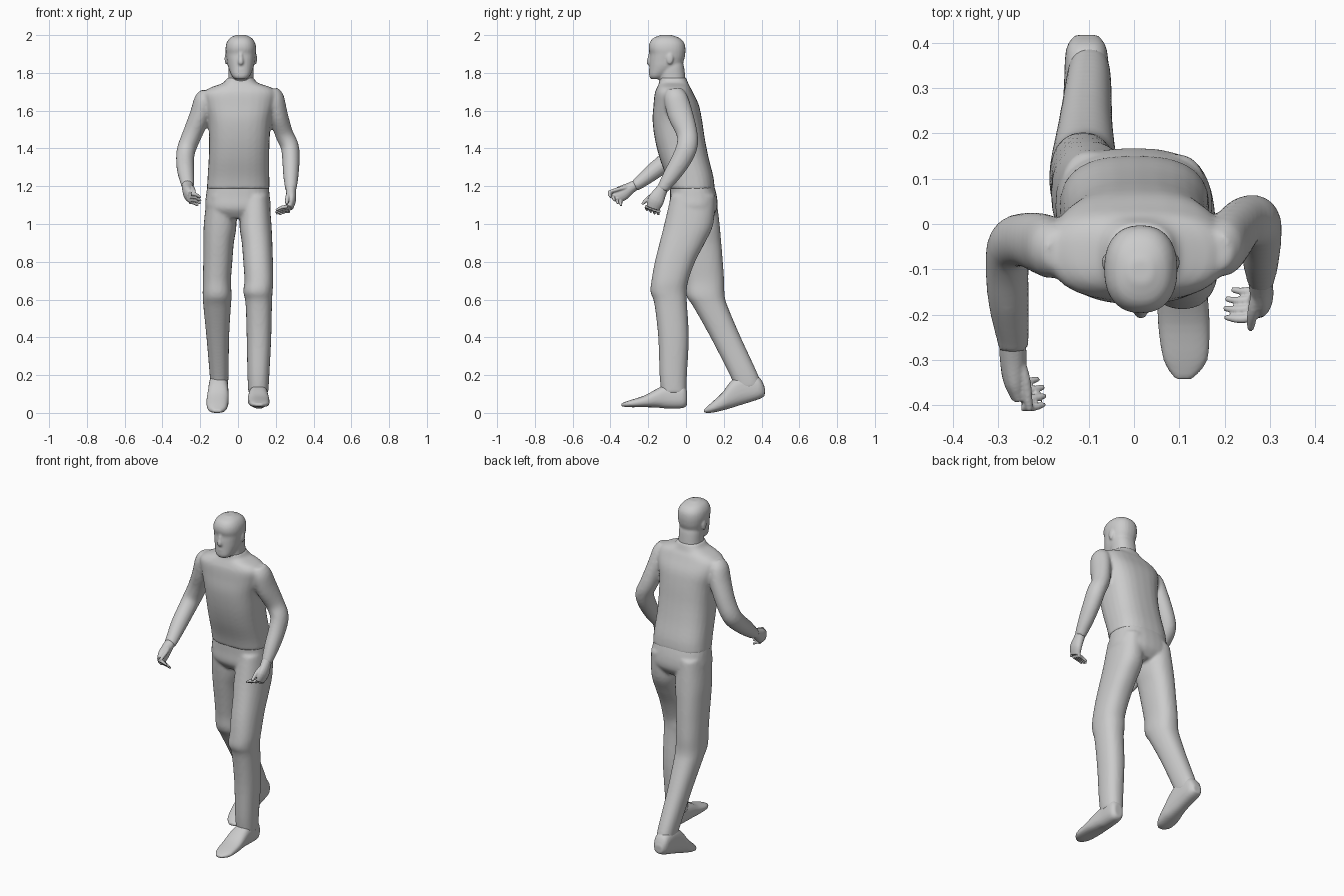
import bpy, bmesh, math
from mathutils import Vector


def spline(rows, steps):
    """Catmull-Rom interpolation of rows of numbers."""
    out = []
    for i in range(len(rows) - 1):
        p0, p1 = rows[max(i - 1, 0)], rows[i]
        p2, p3 = rows[i + 1], rows[min(i + 2, len(rows) - 1)]
        for s in range(steps):
            t = s / steps
            out.append([0.5 * (2 * b + (c - a) * t + (2 * a - 5 * b + 4 * c - d) * t * t
                               + (3 * b - a - 3 * c + d) * t ** 3)
                        for a, b, c, d in zip(p0, p1, p2, p3)])
    out.append(list(rows[-1]))
    return out


def skin(bm, centres, us, vs, power, n=28):
    """Loft closed superellipse rings, capped at both ends."""
    rings = []
    for c, u, v in zip(centres, us, vs):
        ring = []
        for k in range(n):
            a = 2 * math.pi * k / n
            ca, sa = math.cos(a), math.sin(a)
            ca = math.copysign(abs(ca) ** (2 / power), ca)
            sa = math.copysign(abs(sa) ** (2 / power), sa)
            ring.append(bm.verts.new(c + u * ca + v * sa))
        rings.append(ring)
    for r, q in zip(rings, rings[1:]):
        for k in range(n):
            bm.faces.new((r[k], r[(k + 1) % n], q[(k + 1) % n], q[k]))
    bm.faces.new(rings[0][::-1])
    bm.faces.new(rings[-1])


def slices(bm, rows, axis='z', power=2.3, steps=4):
    """Rows (level, a0, a1, b0, b1): bounds of each slice; a is x, b is y or z."""
    cs, us, vs = [], [], []
    for l, a0, a1, b0, b1 in spline(rows, steps):
        a, b, ra, rb = (a0 + a1) / 2, (b0 + b1) / 2, (a1 - a0) / 2, (b1 - b0) / 2
        cs.append(Vector((a, b, l) if axis == 'z' else (a, l, b)))
        us.append(Vector((ra, 0, 0)))
        vs.append(Vector((0, rb, 0) if axis == 'z' else (0, 0, rb)))
    skin(bm, cs, us, vs, power)


def tube(bm, rows, steps=4, n=28, side=(1, 0, 0)):
    """Rows (x, y, z, ra, rb): limb following a path."""
    pts = spline(rows, steps)
    cs = [Vector(p[:3]) for p in pts]
    us, vs = [], []
    for i, p in enumerate(pts):
        t = (cs[min(i + 1, len(cs) - 1)] - cs[max(i - 1, 0)]).normalized()
        u = Vector(side)
        u = (u - t * u.dot(t)).normalized()
        us.append(u * p[3])
        vs.append(t.cross(u) * p[4])
    skin(bm, cs, us, vs, 2, n)


def ball(bm, centre, radii):
    vs = bmesh.ops.create_uvsphere(bm, u_segments=16, v_segments=10, radius=1)['verts']
    for v in vs:
        v.co = Vector(centre) + Vector(a * b for a, b in zip(v.co, radii))


def finish(name, bm, voxel, smooth):
    """Fuse the overlapping volumes into one smooth skin."""
    bmesh.ops.recalc_face_normals(bm, faces=bm.faces)
    me = bpy.data.meshes.new(name)
    bm.to_mesh(me)
    bm.free()
    ob = bpy.data.objects.new(name, me)
    bpy.context.collection.objects.link(ob)
    r = ob.modifiers.new("fuse", 'REMESH')
    r.mode, r.voxel_size, r.use_smooth_shade = 'VOXEL', voxel, True
    s = ob.modifiers.new("soften", 'SMOOTH')
    s.factor, s.iterations = 0.5, smooth
    return ob


# Shirt: torso and both sleeves
bm = bmesh.new()
slices(bm, [(1.185, -.165, .167, -.088, .152), (1.25, -.161, .166, -.105, .145),
            (1.35, -.155, .165, -.14, .12), (1.45, -.153, .168, -.165, .10),
            (1.55, -.16, .175, -.177, .085), (1.63, -.18, .195, -.172, .068),
            (1.69, -.187, .203, -.166, .04), (1.72, -.15, .18, -.155, .025),
            (1.735, -.11, .14, -.148, .015), (1.75, -.075, .10, -.142, .01),
            (1.775, -.057, .085, -.14, 0)], power=2.6)
tube(bm, [(-.165, -.06, 1.70, .03, .04), (-.18, -.057, 1.66, .05, .063),
          (-.20, -.045, 1.58, .055, .068), (-.24, -.035, 1.48, .052, .06),
          (-.272, -.045, 1.40, .05, .056), (-.28, -.09, 1.345, .048, .05),
          (-.277, -.17, 1.28, .045, .045), (-.268, -.25, 1.217, .036, .034),
          (-.267, -.275, 1.203, .033, .03)])
tube(bm, [(.185, -.06, 1.715, .03, .04), (.193, -.055, 1.67, .05, .062),
          (.213, -.03, 1.58, .05, .067), (.243, .005, 1.48, .048, .056),
          (.274, .005, 1.41, .048, .056), (.28, -.025, 1.34, .046, .053),
          (.28, -.075, 1.26, .041, .045), (.28, -.115, 1.20, .033, .034),
          (.28, -.125, 1.18, .03, .031)])
finish("shirt", bm, .009, 5)

# Trousers: pelvis, striding leg and trailing leg
bm = bmesh.new()
slices(bm, [(1.03, -.12, .12, -.05, .13), (1.08, -.17, .17, -.085, .165),
            (1.15, -.17, .168, -.085, .163), (1.24, -.155, .158, -.085, .138)], power=2.5)
slices(bm, [(1.15, .02, .165, -.08, .155), (1.0, .008, .177, -.115, .145),
            (.9, .02, .182, -.14, .10), (.8, .028, .185, -.165, .048),
            (.7, .034, .187, -.183, .012), (.64, .028, .183, -.188, .004),
            (.58, .04, .18, -.168, .005), (.4, .046, .176, -.147, .015),
            (.2, .05, .166, -.14, .005), (.1, .055, .16, -.13, .003)])
slices(bm, [(1.15, -.165, -.02, -.07, .16), (1.0, -.181, -.008, -.055, .178),
            (.9, -.183, -.022, -.04, .187), (.8, -.184, -.03, -.022, .195),
            (.7, -.186, -.037, -.006, .202), (.62, -.187, -.034, .002, .205),
            (.56, -.183, -.038, .04, .222), (.4, -.167, -.047, .13, .29),
            (.2, -.15, -.05, .232, .382), (.13, -.145, -.055, .26, .40)])
finish("trousers", bm, .009, 5)

# Shoes
front = [(.005, .085, .14, .04, .12), (-.02, .07, .157, .025, .15), (-.1, .06, .158, .023, .15),
         (-.15, .053, .162, .028, .13), (-.22, .053, .167, .03, .092),
         (-.3, .065, .162, .03, .066), (-.342, .09, .13, .035, .05)]
rear = [(.417, -.13, -.08, .09, .135), (.385, -.15, -.06, .072, .19), (.3, -.155, -.053, .045, .21),
        (.24, -.16, -.05, .026, .17), (.19, -.167, -.05, .012, .105),
        (.13, -.16, -.062, 0, .05), (.095, -.13, -.09, .002, .018)]
for name, rows in (("front_shoe", front), ("rear_shoe", rear)):
    bm = bmesh.new()
    slices(bm, rows, 'y', 2.5)
    finish(name, bm, .006, 2)

# Head with neck, nose and ears
bm = bmesh.new()
slices(bm, [(1.72, -.06, .09, -.13, .0), (1.77, -.052, .082, -.142, -.003),
            (1.83, -.05, .082, -.14, -.01), (1.87, -.045, .075, -.13, -.02)])
slices(bm, [(1.767, -.015, .045, -.185, -.125), (1.785, -.033, .063, -.195, -.10),
            (1.83, -.052, .083, -.194, -.03), (1.87, -.06, .09, -.193, -.01),
            (1.9, -.064, .094, -.191, -.004), (1.93, -.066, .096, -.197, -.003),
            (1.96, -.06, .09, -.192, -.01), (1.985, -.042, .072, -.172, -.035),
            (2.001, -.01, .04, -.13, -.08)])
tube(bm, [(.015, -.188, 1.915, .008, .006), (.015, -.193, 1.88, .011, .01),
          (.015, -.196, 1.855, .014, .013), (.015, -.188, 1.845, .01, .008)])
ball(bm, (.015, -.182, 1.817), (.024, .015, .009))
for s in (-1, 1):
    ball(bm, (.015 + s * .078, -.085, 1.875), (.008, .018, .03))
finish("head", bm, .006, 3)


# Hands: palm, four curled fingers, thumb
def hand(name, palm, k0, k1, reach, lengths, thumb):
    bm = bmesh.new()
    tube(bm, palm, n=16)
    for i, length in enumerate(lengths):
        base = Vector(k0).lerp(Vector(k1), i / 3)
        r = Vector(reach) * length
        mid = base + r * .5 + Vector((0, -.004, .006))
        tube(bm, [(*base, .011, .010), (*mid, .0095, .009), (*(base + r), .006, .006)],
             n=10, side=(0, 1, 0))
    tube(bm, thumb, n=10)
    finish(name, bm, .004, 2)


hand("forward_hand",
     [(-.268, -.255, 1.213, .03, .026), (-.267, -.29, 1.193, .03, .03),
      (-.263, -.34, 1.162, .027, .041), (-.253, -.382, 1.145, .018, .034)],
     (-.248, -.402, 1.160), (-.258, -.345, 1.115), (.056, .004, -.022), (.9, 1, 1, .85),
     [(-.255, -.30, 1.195, .014, .014), (-.24, -.345, 1.188, .012, .011),
      (-.232, -.40, 1.172, .009, .009), (-.23, -.413, 1.168, .005, .005)])
hand("rear_hand",
     [(.28, -.115, 1.205, .028, .028), (.28, -.135, 1.17, .027, .034),
      (.282, -.16, 1.125, .025, .044), (.272, -.175, 1.085, .02, .036)],
     (.262, -.206, 1.092), (.274, -.145, 1.068), (-.068, 0, -.022), (.9, 1, 1, .85),
     [(.272, -.155, 1.165, .014, .014), (.262, -.195, 1.14, .012, .012),
      (.258, -.225, 1.112, .009, .009), (.257, -.234, 1.104, .005, .005)])
